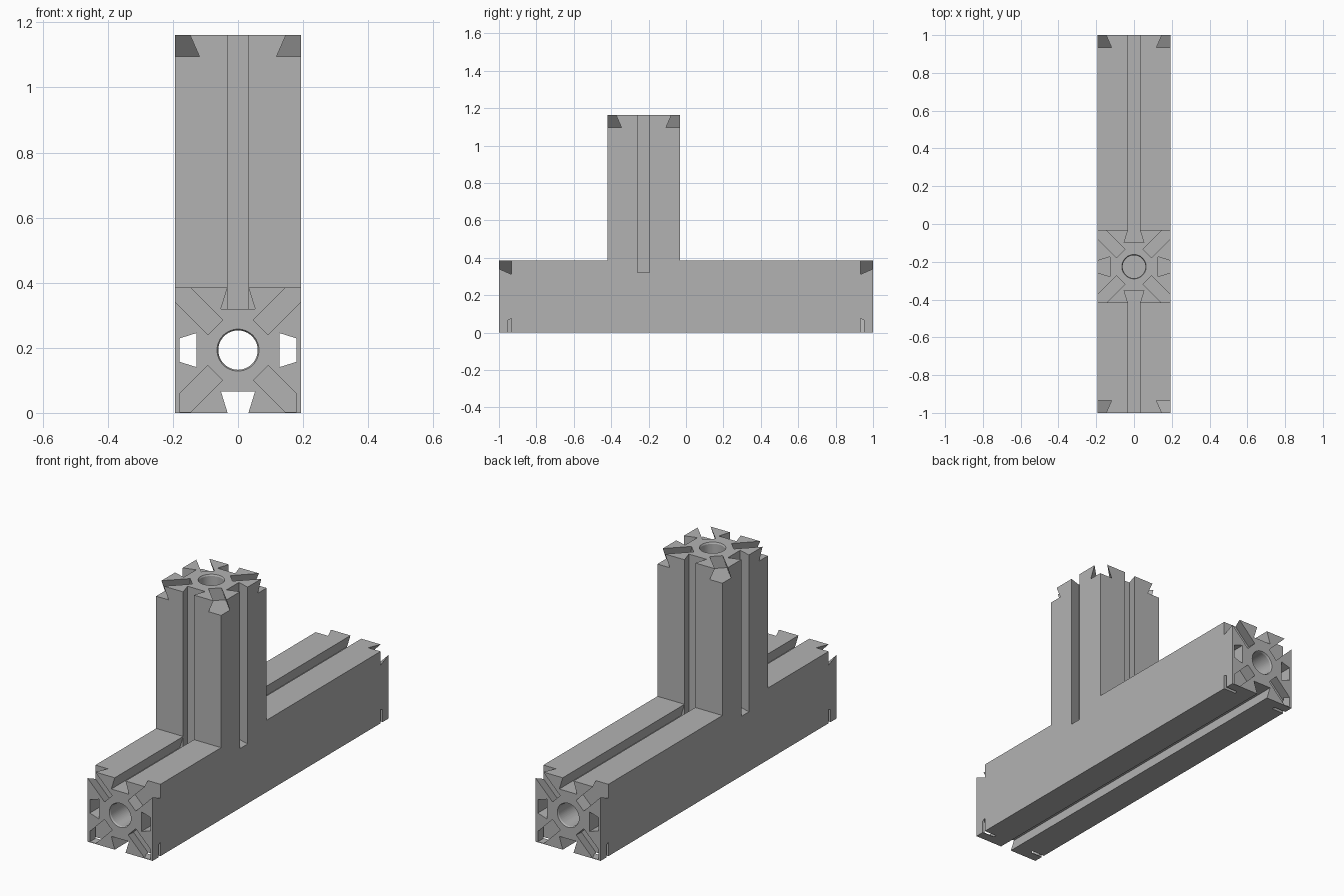
import bpy, bmesh, math
from mathutils import Matrix, Vector

cube = bpy.data.objects.get("Cube")
if cube:
    bpy.data.objects.remove(cube)

HALF = 0.193            # half the width of the square section
SIDE = 2 * HALF
TOP = 1.162             # height of the post
POST_Y = -0.226         # centre line of the post
DEPTH = 0.066           # depth of every dovetail slot
FLOOR = SIDE - DEPTH    # bottom of the beam's top slot
SKIN = 0.013            # thin wall closing the beam's sides
X, Y, Z = Vector((1, 0, 0)), Vector((0, 1, 0)), Vector((0, 0, 1))

metal = bpy.data.materials.new("plain_grey")
metal.use_nodes = True
grey = (0.45, 0.45, 0.45, 1)
metal.diffuse_color = grey
metal.node_tree.nodes["Principled BSDF"].inputs["Base Color"].default_value = grey


def make(name, bm):
    bmesh.ops.recalc_face_normals(bm, faces=bm.faces)
    mesh = bpy.data.meshes.new(name)
    bm.to_mesh(mesh)
    bm.free()
    obj = bpy.data.objects.new(name, mesh)
    bpy.context.collection.objects.link(obj)
    mesh.materials.append(metal)
    return obj


def prism(name, points, origin, v, run, length):
    """Extrude a 2D profile along run; its second axis points along v."""
    u = v.cross(run)
    bm = bmesh.new()
    face = bm.faces.new([bm.verts.new(origin + u * a + v * b) for a, b in points])
    side = bmesh.ops.extrude_face_region(bm, geom=[face])["geom"]
    bmesh.ops.translate(bm, vec=run * length,
                        verts=[e for e in side if isinstance(e, bmesh.types.BMVert)])
    return make(name, bm)


def box(name, low, high):
    bm = bmesh.new()
    low, high = Vector(low), Vector(high)
    bmesh.ops.create_cube(bm, size=1, matrix=Matrix.Translation((low + high) / 2)
                          @ Matrix.Diagonal((*(high - low), 1)))
    return make(name, bm)


def cone(name, centre, axis, r1, r2, length):
    bm = bmesh.new()
    turn = Z.rotation_difference(axis).to_matrix().to_4x4()
    bmesh.ops.create_cone(bm, cap_ends=True, segments=48, radius1=r1, radius2=r2,
                          depth=length, matrix=Matrix.Translation(centre) @ turn)
    return make(name, bm)


def cut(target, tool):
    mod = target.modifiers.new("cut", "BOOLEAN")
    mod.operation, mod.solver, mod.object = "DIFFERENCE", "EXACT", tool
    bpy.context.view_layer.objects.active = target
    bpy.ops.object.modifier_apply(modifier=mod.name)
    bpy.data.objects.remove(tool)


def dovetail(origin, inward, run, length, closed=False):
    """Slot cutter, wider inside; a closed one starts behind the thin wall."""
    mouth, root = 0.032, 0.0525
    if closed:
        pts = [(-0.036, SKIN), (0.036, SKIN)]
    else:
        pts = [(-mouth, 0), (-mouth, -0.05), (mouth, -0.05), (mouth, 0)]
    pts += [(root, DEPTH), (-root, DEPTH)]
    return prism("slot_cutter", pts, origin, inward, run, length)


# Beam and post as one T-shaped block
front, back = POST_Y - HALF, POST_Y + HALF
outline = [(-1, 0), (1, 0), (1, SIDE), (back, SIDE), (back, TOP),
           (front, TOP), (front, SIDE), (-1, SIDE)]
body = prism("t_joint_profile", outline, -X * HALF, Z, X, SIDE)
body.data.transform(Matrix.Diagonal((1, 1, 1, 1)))
if max(v.co.y for v in body.data.vertices if v.co.z > 1) > 0:
    body.data.transform(Matrix.Diagonal((1, -1, 1, 1)))
    body.data.flip_normals()

# Beam slots: open top and bottom, closed sides
mid = Z * HALF
cut(body, dovetail(Vector((0, -1.1, SIDE)), -Z, Y, 1.1 + front))
cut(body, dovetail(Vector((0, back, SIDE)), -Z, Y, 1.1 - back))
cut(body, dovetail(Vector((0, -1.1, 0)), Z, Y, 2.2))
for s in (-1, 1):
    cut(body, dovetail(Vector((s * HALF, -1.1, HALF)), -s * X, Y, 2.2, closed=True))

# Post slots on all four sides, running down to the beam's slot floor
post = Vector((0, POST_Y, FLOOR))
for d in (X, -X, Y, -Y):
    cut(body, dovetail(post + d * HALF, -d, Z, TOP - FLOOR + 0.1))

# Bores with a chamfered rim
cut(body, cone("bore_cutter", mid, Y, 0.0605, 0.0605, 2.2))
cut(body, cone("bore_cutter", post + Z * 0.5, Z, 0.0605, 0.0605, 1))
ends = [(mid - Y, -Y), (mid + Y, Y), (Vector((0, POST_Y, TOP)), Z)]
for centre, out in ends:
    cut(body, cone("rim_cutter", centre, out, 0.0595, 0.0695, 0.02))

# Diagonal slots in the three end faces
for centre, out in ends:
    up = Z if out != Z else Y
    for sx in (-1, 1):
        for su in (-1, 1):
            radial = (X * sx + up * su).normalized()
            tool = dovetail(centre + radial * 0.099, -out, radial, 0.35)
            if out != Z and su < 0:
                # The thin skin stays whole on the lower corners, but for a slit
                y0, y1 = sorted((out.y * 0.951, out.y * 1.2))
                cut(tool, box("wall_keeper", (min(sx * 0.18, sx), y0, -1),
                              (max(sx * 0.18, sx), y1, 1)))
                cut(tool, box("floor_keeper", (-1, y0, -1), (1, y1, 0.003)))
            cut(body, tool)

# Flat faces with smooth bores
bpy.ops.object.select_all(action="DESELECT")
body.select_set(True)
bpy.context.view_layer.objects.active = body
bpy.ops.object.shade_smooth_by_angle(angle=math.radians(25))
